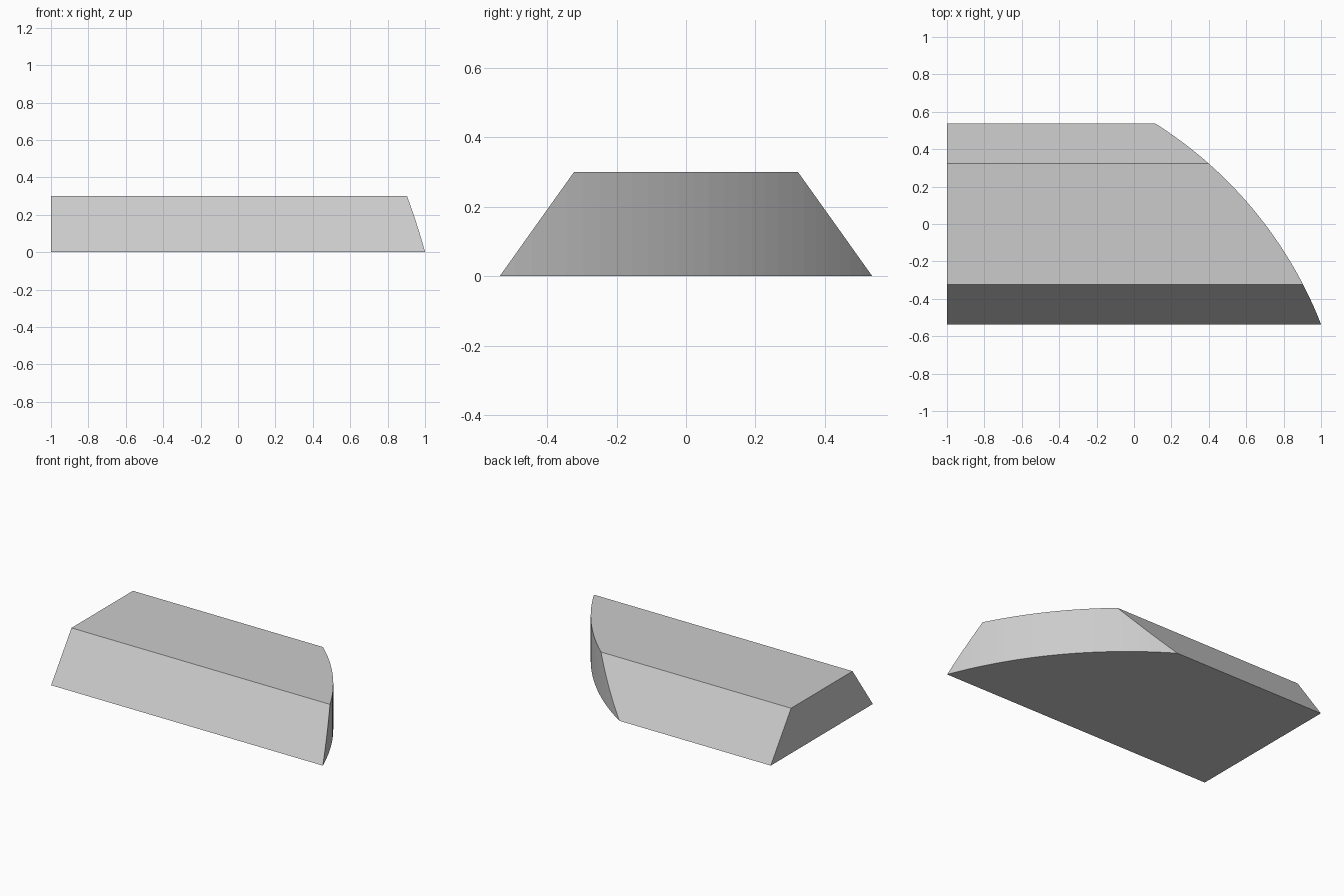
import bpy, bmesh

cube = bpy.data.objects.get("Cube")
if cube:
    bpy.data.objects.remove(cube, do_unlink=True)

grey = bpy.data.materials.new("light_grey")
grey.use_nodes = True
colour = (0.6, 0.6, 0.6, 1)
grey.diffuse_color = colour
grey.node_tree.nodes["Principled BSDF"].inputs["Base Color"].default_value = colour


def add_object(name, bm):
    bmesh.ops.recalc_face_normals(bm, faces=bm.faces)
    mesh = bpy.data.meshes.new(name)
    bm.to_mesh(mesh)
    bm.free()
    mesh.materials.append(grey)
    obj = bpy.data.objects.new(name, mesh)
    bpy.context.collection.objects.link(obj)
    return obj


# Bar with sloped front and back, extruded along x past the curved end
bm = bmesh.new()
profile = [(-0.537, 0), (0.537, 0), (0.323, 0.3), (-0.323, 0.3)]
end = bm.faces.new([bm.verts.new((-1, y, z)) for y, z in profile])
bar = bmesh.ops.extrude_face_region(bm, geom=[end])
moved = [v for v in bar["geom"] if isinstance(v, bmesh.types.BMVert)]
bmesh.ops.translate(bm, verts=moved, vec=(2.2, 0, 0))
block = add_object("curved_end_block", bm)

# Large upright cylinder that trims the left end to an arc
bm = bmesh.new()
bmesh.ops.create_cone(bm, cap_ends=True, segments=256, radius1=2.228, radius2=2.228, depth=2)
bmesh.ops.translate(bm, verts=bm.verts, vec=(-1.075, -1.347, 0))
cutter = add_object("arc_cutter", bm)
cutter.hide_render = True

trim = block.modifiers.new("arc_trim", "BOOLEAN")
trim.operation = "INTERSECT"
trim.solver = "EXACT"
trim.object = cutter
bpy.context.view_layer.objects.active = block
bpy.ops.object.modifier_apply(modifier=trim.name)
bpy.data.objects.remove(cutter, do_unlink=True)
